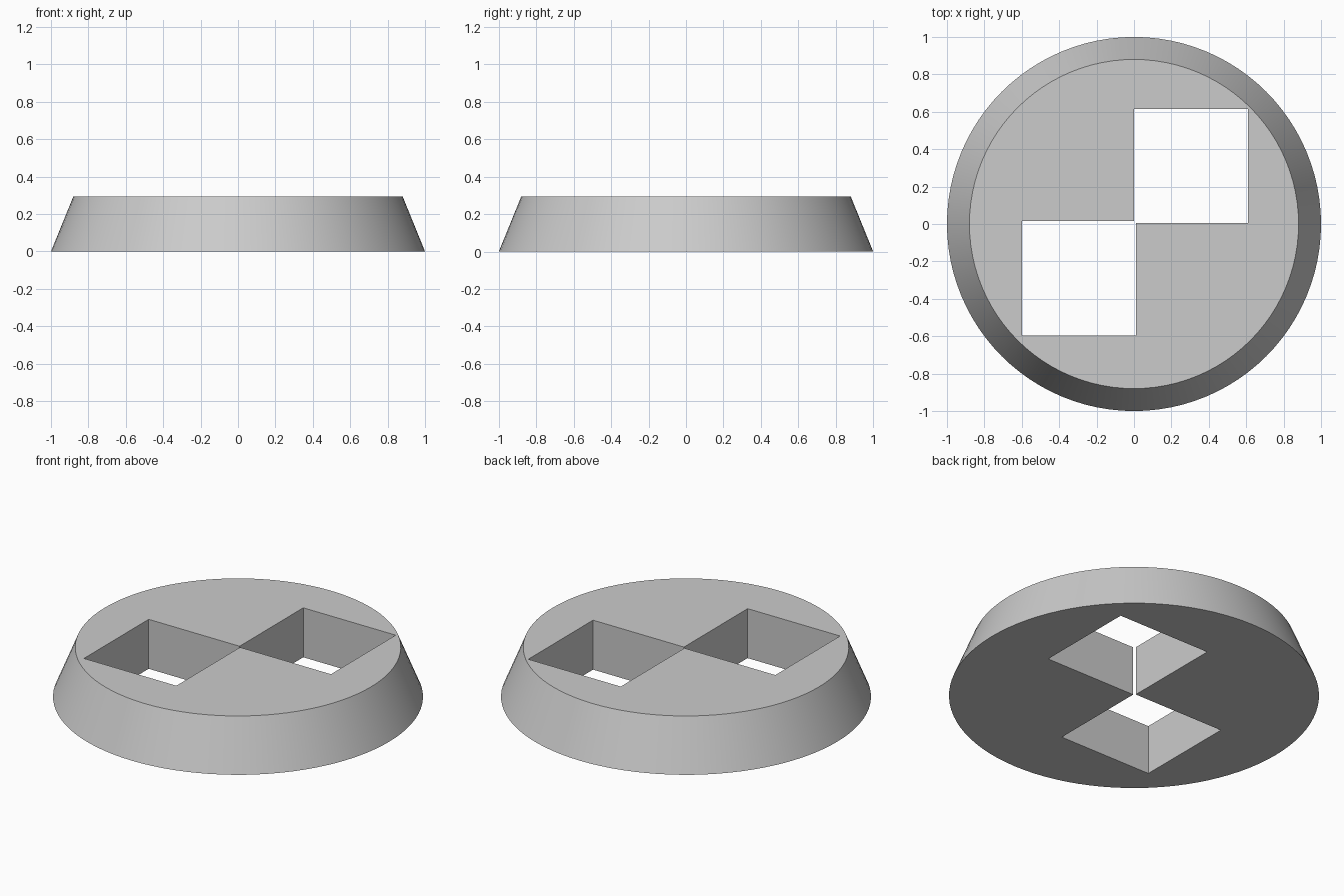
import bpy

default = bpy.data.objects.get("Cube")
if default:
    bpy.data.objects.remove(default, do_unlink=True)

HEIGHT = 0.295

grey = bpy.data.materials.new("light_grey")
grey.use_nodes = True
colour = (0.6, 0.6, 0.6, 1)
grey.diffuse_color = colour
for node in grey.node_tree.nodes:
    if node.type == 'BSDF_PRINCIPLED':
        node.inputs["Base Color"].default_value = colour

# Tapered round base
bpy.ops.mesh.primitive_cone_add(vertices=96, radius1=1, radius2=0.88,
                                depth=HEIGHT, location=(0, 0, HEIGHT / 2))
base = bpy.context.object
base.name = "tapered_base"
base.data.materials.append(grey)


def cut_square_hole(name, x, y, size=0.61):
    """Cut a vertical square hole through the base, centred on x, y."""
    bpy.ops.mesh.primitive_cube_add(size=1, location=(x, y, HEIGHT / 2))
    cutter = bpy.context.object
    cutter.name = name
    cutter.scale = (size, size, 1)
    cutter.hide_render = True
    cutter.data.materials.append(grey)
    bpy.context.view_layer.objects.active = base
    mod = base.modifiers.new(name, 'BOOLEAN')
    mod.operation = 'DIFFERENCE'
    mod.solver = 'EXACT'
    mod.object = cutter
    bpy.ops.object.modifier_apply(modifier=mod.name)
    bpy.data.objects.remove(cutter, do_unlink=True)


# Two diagonal holes that just meet at the middle
cut_square_hole("back_left_hole", 0.305, 0.31)
cut_square_hole("front_right_hole", -0.295, -0.29)

# Smooth wall with crisp rims and hole edges
bpy.ops.object.select_all(action='DESELECT')
base.select_set(True)
bpy.context.view_layer.objects.active = base
bpy.ops.object.shade_smooth_by_angle()
